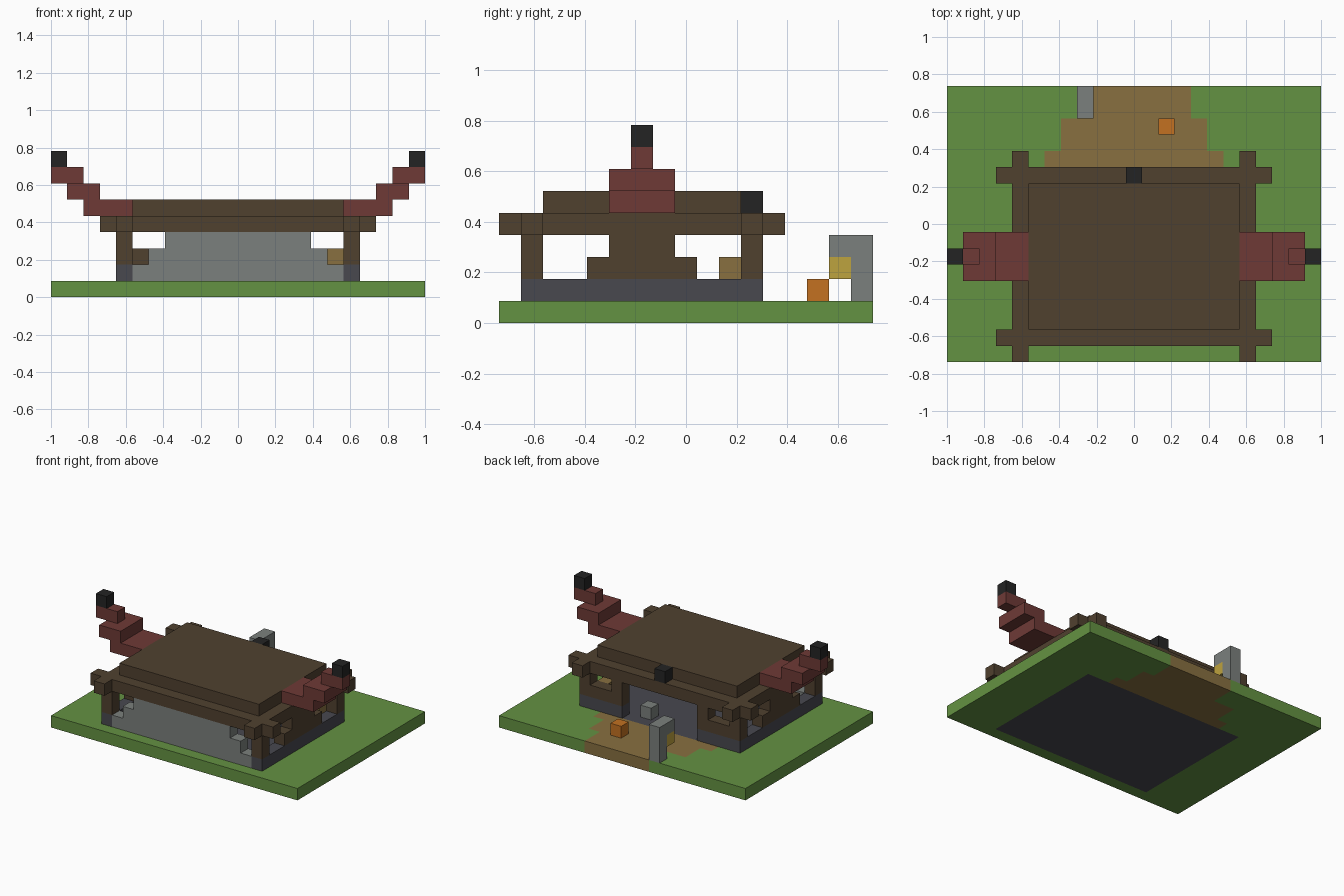
import bpy
import bmesh
from mathutils import Vector

# Block grid: 23 wide, 17 deep, 9 high
WIDTH, DEPTH = 23, 17
BLOCK = 2 / WIDTH
ORIGIN = Vector((-1, -DEPTH * BLOCK / 2, 0))

default_cube = bpy.data.objects.get("Cube")
if default_cube:
    bpy.data.objects.remove(default_cube, do_unlink=True)


def make_material(name, rgb):
    """Flat colour from display values 0-255, converted to linear."""
    linear = [((c / 255 + 0.055) / 1.055) ** 2.4 for c in rgb] + [1]
    material = bpy.data.materials.new(name)
    material.use_nodes = True
    material.diffuse_color = linear
    shader = next(n for n in material.node_tree.nodes if n.type == "BSDF_PRINCIPLED")
    shader.inputs["Base Color"].default_value = linear
    return material


grass = make_material("grass green", (100, 146, 66))
dirt = make_material("dirt tan", (136, 112, 64))
dark_stone = make_material("dark stone", (72, 72, 79))
light_stone = make_material("light stone", (123, 128, 125))
dark_wood = make_material("dark wood", (80, 65, 47))
red_wood = make_material("red wood", (110, 58, 54))
black = make_material("black", (36, 36, 36))
orange = make_material("pumpkin orange", (195, 113, 33))
gold = make_material("lantern gold", (190, 163, 62))


def cells_of(boxes):
    """Every grid cell in boxes of (first, last) ranges along x, y and z."""
    return {(x, y, z) for xs, ys, zs in boxes
            for x in range(xs[0], xs[1] + 1)
            for y in range(ys[0], ys[1] + 1)
            for z in range(zs[0], zs[1] + 1)}


def mirrored(*boxes):
    """The boxes together with their copies on the other side."""
    last = WIDTH - 1
    return list(boxes) + [((last - xs[1], last - xs[0]), ys, zs) for xs, ys, zs in boxes]


def build(name, material, boxes, cut=()):
    """Join blocks into one shell, keeping only the outer faces."""
    cells = cells_of(boxes) - cells_of(cut)
    bm = bmesh.new()
    for cell in cells:
        for axis in range(3):
            for side in (0, 1):
                neighbour = list(cell)
                neighbour[axis] += 2 * side - 1
                if tuple(neighbour) in cells:
                    continue
                corners = []
                for a, b in ((0, 0), (1, 0), (1, 1), (0, 1)):
                    corner = Vector(cell)
                    corner[axis] += side
                    corner[(axis + 1) % 3] += a
                    corner[(axis + 2) % 3] += b
                    corners.append(bm.verts.new(ORIGIN + corner * BLOCK))
                bm.faces.new(corners if side else corners[::-1])
    bmesh.ops.remove_doubles(bm, verts=bm.verts, dist=BLOCK / 100)
    bmesh.ops.dissolve_limit(bm, angle_limit=0.01, verts=bm.verts, edges=bm.edges)
    mesh = bpy.data.meshes.new(name)
    bm.to_mesh(mesh)
    bm.free()
    mesh.materials.append(material)
    obj = bpy.data.objects.new(name, mesh)
    bpy.context.collection.objects.link(obj)


def block(name, material, x, y, z):
    build(name, material, [((x, x), (y, y), (z, z))])


# Ground layer: lawn, widening dirt path and stone floor
GROUND = (0, 0)
floor = [((4, 18), (1, 11), GROUND)]
path = [((6, 16), (12, 12), GROUND),
        ((7, 15), (13, 14), GROUND),
        ((8, 14), (15, 16), GROUND)]
path_cut = [((8, 8), (15, 16), GROUND)]
path_cells = [path[0], path[1], ((9, 14), (15, 16), GROUND)]
build("lawn", grass, [((0, WIDTH - 1), (0, DEPTH - 1), GROUND)], cut=floor + path_cells)
build("dirt_path", dirt, path, cut=path_cut)
build("stone_floor", dark_stone, floor)

# Wall footing with a wide doorway at the back
FOOT = (1, 1)
build("wall_footing", dark_stone, mirrored(
    ((18, 18), (1, 11), FOOT),
    ((15, 17), (11, 11), FOOT)))

# Stepped front wall
build("front_wall", light_stone, [
    ((5, 17), (1, 1), FOOT),
    ((6, 16), (1, 1), (2, 2)),
    ((7, 15), (1, 1), (3, 3))])

# Timber side walls, corner posts and back walls
POST = (2, 3)
build("timber_walls", dark_wood, mirrored(
    ((18, 18), (1, 1), POST),
    ((18, 18), (11, 11), POST),
    ((18, 18), (4, 8), (2, 2)),
    ((18, 18), (5, 7), (3, 3)),
    ((15, 17), (11, 11), (2, 2)),
    ((15, 15), (11, 11), (3, 3))))

# Crossing eave beams and the raised roof slab
EAVE = (4, 4)
build("eave_beams", dark_wood, mirrored(((18, 18), (0, 12), EAVE)) + [
    ((3, 19), (1, 1), EAVE),
    ((3, 19), (11, 11), EAVE)])
build("roof_slab", dark_wood, [((5, 17), (2, 10), (5, 5))])

# Rising horns on both sides with black tips
build("roof_horns", red_wood, mirrored(
    ((18, 20), (5, 7), (5, 5)),
    ((20, 21), (5, 7), (6, 6)),
    ((21, 22), (6, 6), (7, 7))))
build("horn_tips", black, mirrored(((22, 22), (6, 6), (8, 8))))
block("door_ornament", black, 11, 11, 5)

# Lantern post beside the path
build("lantern_post", light_stone, [
    ((8, 8), (16, 16), (1, 3)),
    ((8, 8), (15, 15), (3, 3))])
block("lantern", gold, 8, 15, 2)

# Loose blocks
block("pumpkin", orange, 13, 14, 1)
build("crate", dirt, [((17, 17), (10, 10), (1, 2))])
block("stone_seat", light_stone, 13, 10, 1)
